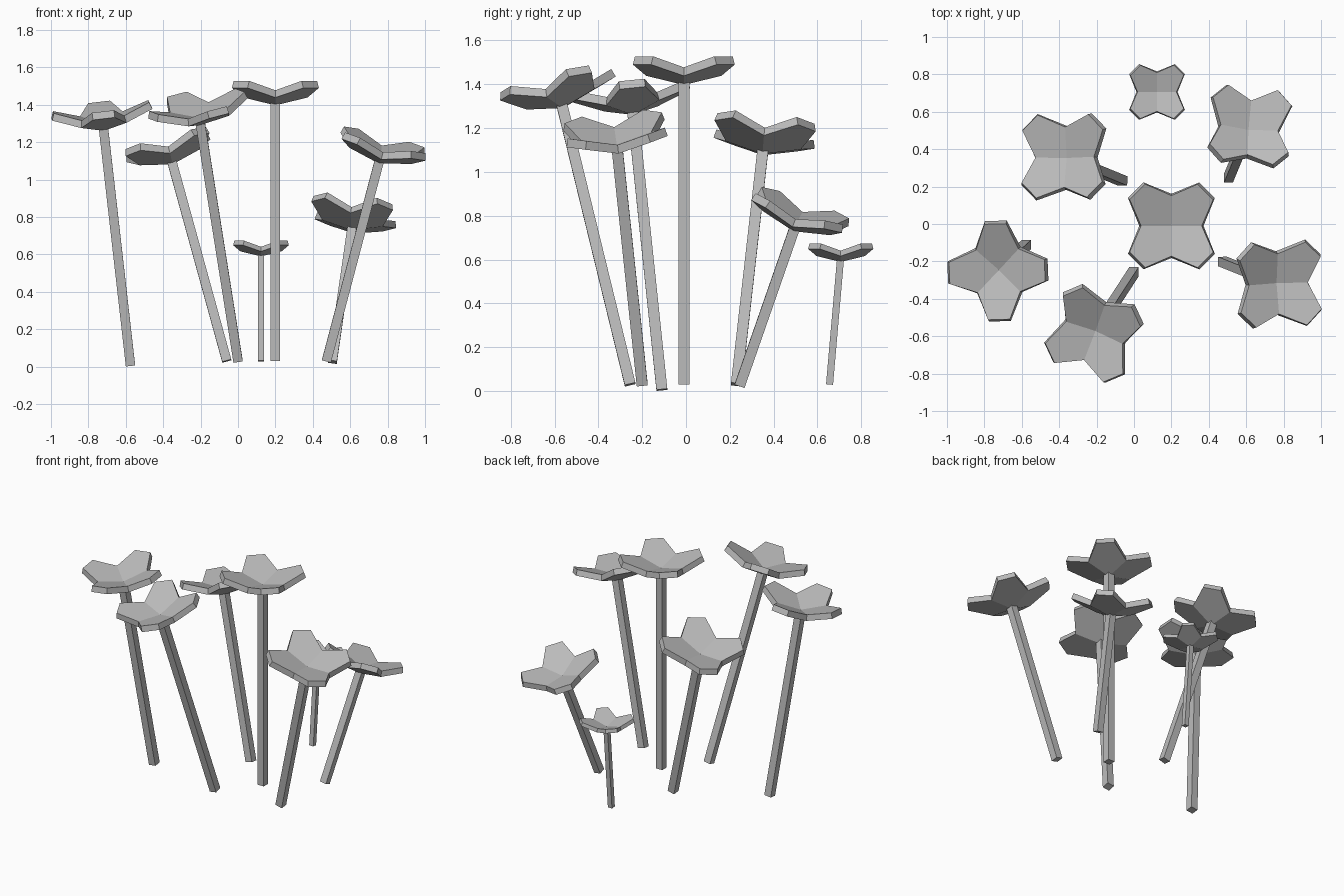
import bpy
import bmesh
from math import radians
from mathutils import Vector, Matrix

cube = bpy.data.objects.get("Cube")
if cube:
    bpy.data.objects.remove(cube, do_unlink=True)

grey = bpy.data.materials.new("plain grey")
grey.use_nodes = True
grey.diffuse_color = (0.5, 0.5, 0.5, 1)
grey.node_tree.nodes["Principled BSDF"].inputs["Base Color"].default_value = (0.5, 0.5, 0.5, 1)

UP = Vector((0, 0, 1))
STEM_WIDTH = 0.05
PETAL_SLOPE = 0.25


def add_object(name, bm, place):
    mesh = bpy.data.meshes.new(name)
    bm.to_mesh(mesh)
    bm.free()
    mesh.materials.append(grey)
    obj = bpy.data.objects.new(name, mesh)
    obj.matrix_world = place
    bpy.context.collection.objects.link(obj)
    return obj


def facing(direction):
    return UP.rotation_difference(direction).to_matrix().to_4x4()


# Square stem running from the ground to the flower centre
def add_stem(name, base, head, scale):
    axis = head - base
    length = axis.length - 0.015 * scale
    bm = bmesh.new()
    bmesh.ops.create_cube(bm, size=1, matrix=Matrix.Translation((0, 0, length / 2))
                          @ Matrix.Diagonal((STEM_WIDTH * scale, STEM_WIDTH * scale, length, 1)))
    add_object(name, bm, Matrix.Translation(base) @ facing(axis))


# Shallow cup of four flat petals with blunt tips, thickened downward
def add_blossom(name, head, normal, yaw, scale):
    outline = [(0, 0), (0.162, 0), (0.223, 0.14), (0.14, 0.223), (0, 0.162)]
    bm = bmesh.new()
    for quarter in range(4):
        turn = Matrix.Rotation(radians(90 * quarter), 3, "Z")
        bm.faces.new([bm.verts.new(turn @ Vector((x, y, PETAL_SLOPE * (x + y))))
                      for x, y in outline])
    bmesh.ops.remove_doubles(bm, verts=bm.verts, dist=0.001)
    bmesh.ops.scale(bm, vec=(scale, scale, scale), verts=bm.verts)
    place = Matrix.Translation(head) @ facing(normal) @ Matrix.Rotation(radians(yaw), 4, "Z")
    obj = add_object(name, bm, place)
    shell = obj.modifiers.new("thickness", "SOLIDIFY")
    shell.thickness = 0.04 * scale
    shell.offset = -1


# name, stem base, flower centre, turn, size, whether the blossom follows the stem
flowers = [
    ("centre", (0.2, -0.01, 0.03), (0.2, -0.01, 1.437), 0, 1, True),
    ("small_back", (0.123, 0.655, 0.03), (0.123, 0.706, 0.615), 0, 0.64, False),
    ("back_right", (-0.06, 0.23, 0.03), (-0.36, 0.353, 1.12), 0, 1, True),
    ("far_right", (-0.575, -0.11, 0.006), (-0.722, -0.246, 1.3), 47, 1, True),
    ("front", (0, -0.255, 0.03), (-0.206, -0.572, 1.33), -21, 1, True),
    ("front_left", (0.473, -0.2, 0.03), (0.762, -0.316, 1.125), 2, 1, True),
    ("back_left", (0.505, 0.245, 0.025), (0.612, 0.503, 0.765), -5, 0.95, True),
]

for name, base, head, yaw, scale, follow in flowers:
    base, head = Vector(base), Vector(head)
    add_stem(name + "_stem", base, head, scale)
    add_blossom(name + "_blossom", head, head - base if follow else UP, yaw, scale)
